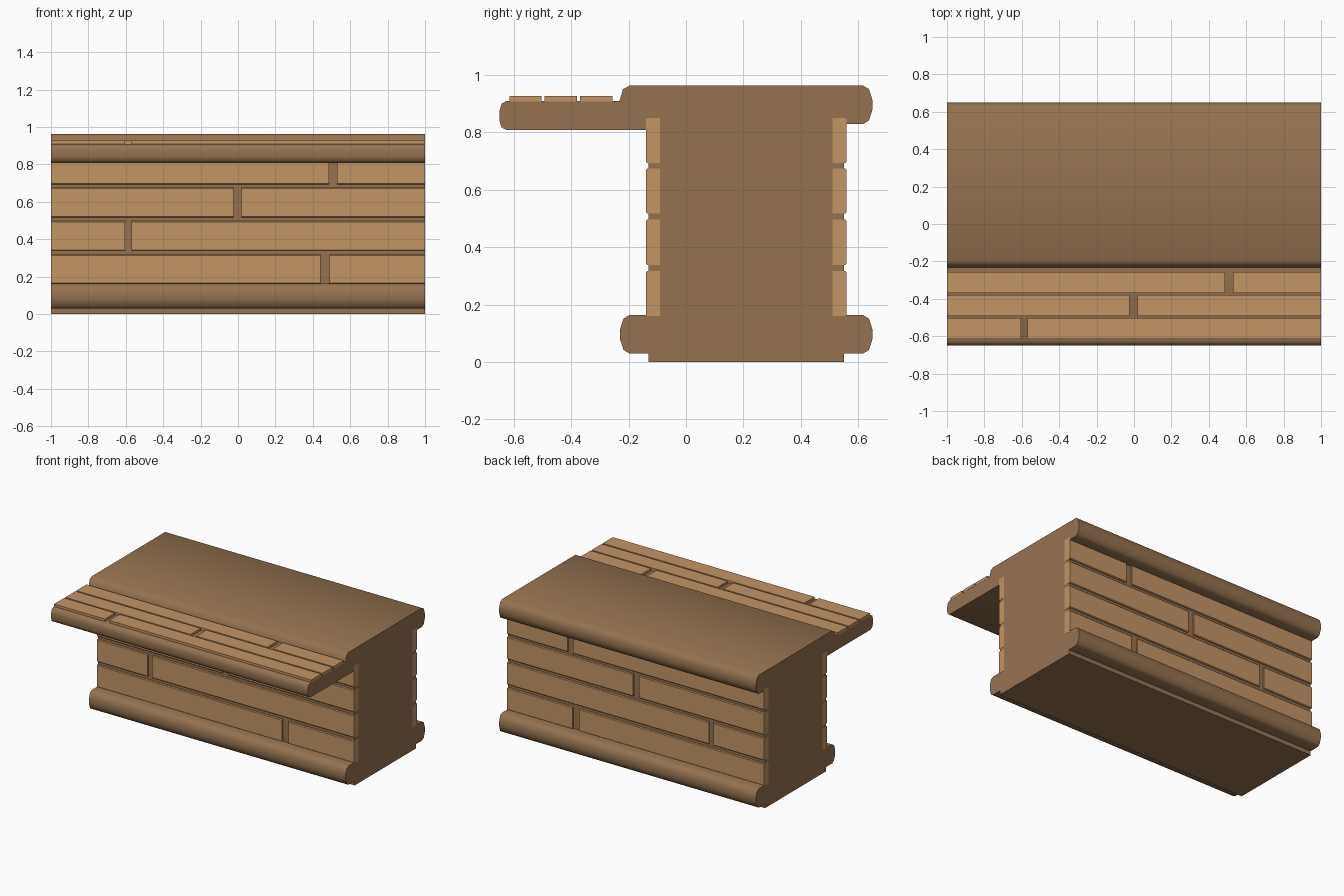
import bpy, bmesh

if "Cube" in bpy.data.objects:
    bpy.data.objects.remove(bpy.data.objects["Cube"])


def material(name, rgb):
    m = bpy.data.materials.new(name)
    m.diffuse_color = (*rgb, 1)
    m.use_nodes = True
    m.node_tree.nodes["Principled BSDF"].inputs["Base Color"].default_value = m.diffuse_color
    return m


DARK = material("dark wood", (0.305, 0.17, 0.081))
LIGHT = material("light wood", (0.55, 0.297, 0.13))


def extrude_profile(name, profile, spans, mat, smooth=False):
    """Extrude a (y, z) outline along x, once for each span."""
    bm = bmesh.new()
    n = len(profile)
    for x0, x1 in spans:
        a = [bm.verts.new((x0, y, z)) for y, z in profile]
        b = [bm.verts.new((x1, y, z)) for y, z in profile]
        bm.faces.new(a)
        bm.faces.new(b[::-1])
        for i in range(n):
            j = (i + 1) % n
            bm.faces.new((a[i], b[i], b[j], a[j]))
    bmesh.ops.recalc_face_normals(bm, faces=bm.faces)
    me = bpy.data.meshes.new(name)
    bm.to_mesh(me)
    bm.free()
    me.materials.append(mat)
    ob = bpy.data.objects.new(name, me)
    bpy.context.collection.objects.link(ob)
    if smooth:
        bpy.context.view_layer.objects.active = ob
        ob.select_set(True)
        bpy.ops.object.shade_smooth_by_angle(angle=0.9)
        ob.select_set(False)
    return ob


def nose(z0, z1):
    """Rounded moulding edge on the +y side, bottom to top."""
    return [(0.618, z0), (0.638, z0 + 0.012), (0.65, z0 + 0.05),
            (0.65, z1 - 0.05), (0.638, z1 - 0.012), (0.618, z1)]


def mirror(points):
    """Mirror about the wall's centre line y = 0.21."""
    return [(0.42 - y, z) for y, z in reversed(points)]


# Counter body: core, base moulding, top slab and front ledge in one outline
base = nose(0.03, 0.163)
back = [(0.55, 0), (0.55, 0.03)] + base + [(0.55, 0.163), (0.55, 0.83)] + nose(0.83, 0.963)
front_top = [(-0.198, 0.963), (-0.22, 0.95), (-0.232, 0.91)]
ledge = [(-0.625, 0.91), (-0.643, 0.9), (-0.65, 0.875),
         (-0.65, 0.84), (-0.643, 0.818), (-0.625, 0.808)]
front_base = [(-0.13, 0.808), (-0.13, 0.163)] + mirror(base) + [(-0.13, 0.03), (-0.13, 0)]
extrude_profile("counter_body", back + front_top + ledge + front_base, [(-1, 1)], DARK, True)

# Planks: each row is split by one joint
END = 1.001
JOINTS = [(0.44, 0.49), (-0.605, -0.57), (-0.025, 0.02), (0.487, 0.53)]
ROWS = [(0.16, 0.317), (0.338, 0.497), (0.517, 0.675), (0.693, 0.85)]
C = 0.005  # plank edge chamfer


def spans(joint):
    return [(-END, joint[0]), (joint[1], END)]


for i, ((z0, z1), joint) in enumerate(zip(ROWS, JOINTS), 1):
    back_plank = [(0.51, z0), (0.56 - C, z0), (0.56, z0 + C),
                  (0.56, z1 - C), (0.56 - C, z1), (0.51, z1)]
    extrude_profile(f"back_planks_{i}", back_plank, spans(joint), LIGHT)
    extrude_profile(f"front_planks_{i}", mirror(back_plank), spans(joint), LIGHT)

# Thin planks lying on the ledge
for i, joint in enumerate(JOINTS[1:]):
    y0 = -0.616 + 0.1235 * i
    y1 = y0 + 0.113
    extrude_profile(f"ledge_planks_{i + 1}",
                    [(y0, 0.908), (y1, 0.908), (y1, 0.927), (y0, 0.927)], spans(joint), LIGHT)
